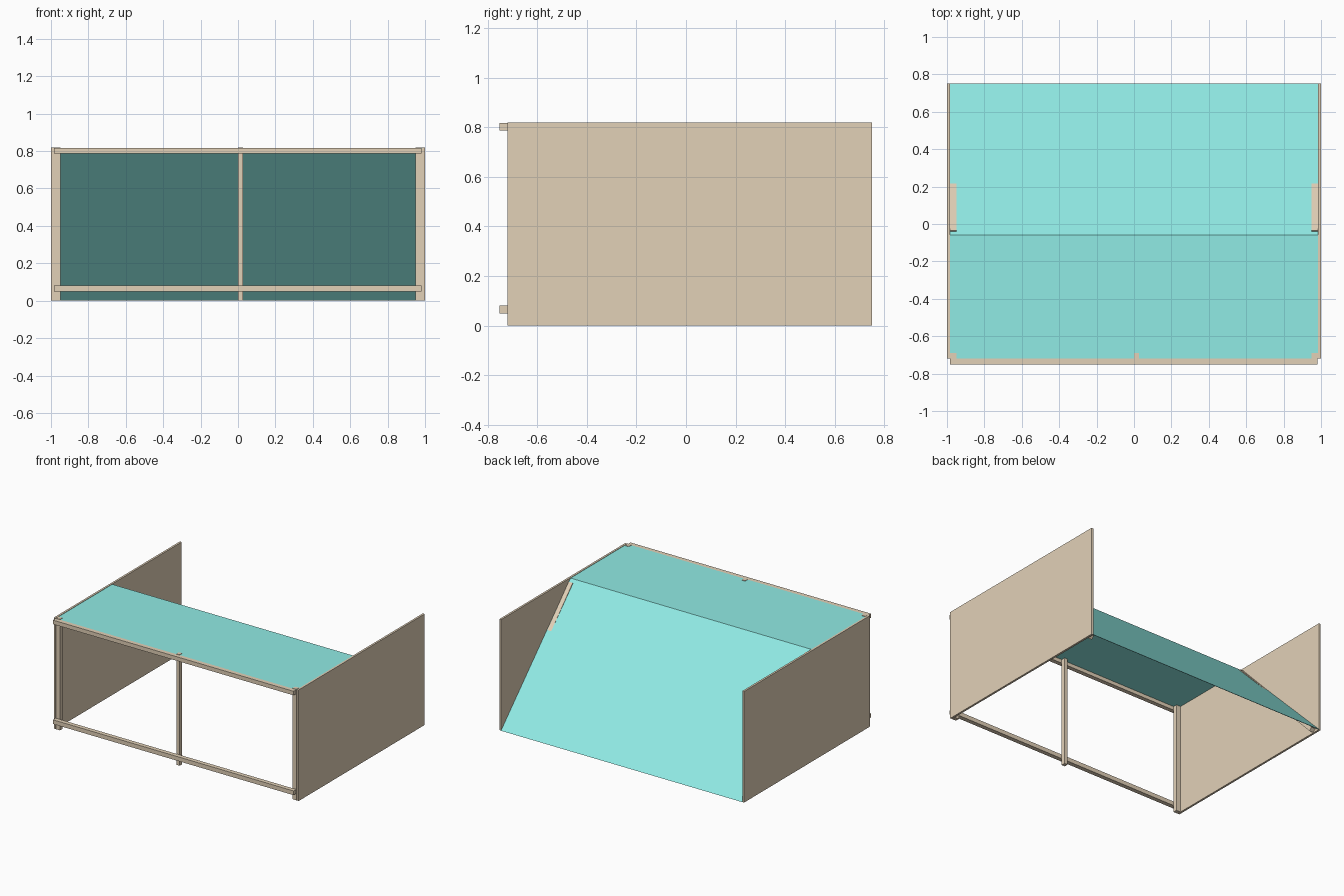
import bpy, bmesh, math
from mathutils import Matrix, Vector

if "Cube" in bpy.data.objects:
    bpy.data.objects.remove(bpy.data.objects["Cube"])


def material(name, color):
    m = bpy.data.materials.new(name)
    m.diffuse_color = (*color, 1)
    m.use_nodes = True
    m.node_tree.nodes["Principled BSDF"].inputs["Base Color"].default_value = m.diffuse_color
    return m


WOOD = material("wood", (0.76, 0.635, 0.475))
CLOTH = material("teal_cloth", (0.28, 0.83, 0.78))


def add_mesh(name, bm, mat):
    bmesh.ops.recalc_face_normals(bm, faces=bm.faces)
    me = bpy.data.meshes.new(name)
    bm.to_mesh(me)
    bm.free()
    me.materials.append(mat)
    ob = bpy.data.objects.new(name, me)
    bpy.context.collection.objects.link(ob)
    return ob


def box(name, x, y, z, mat=WOOD):
    size = [b - a for a, b in (x, y, z)]
    mid = [(a + b) / 2 for a, b in (x, y, z)]
    bm = bmesh.new()
    bmesh.ops.create_cube(bm, size=1, matrix=Matrix.Translation(mid) @ Matrix.Diagonal((*size, 1)))
    return add_mesh(name, bm, mat)


def extrude_profile(name, pts, x0, x1, mat):
    # closed (y, z) profile swept along x
    bm = bmesh.new()
    face = bm.faces.new([bm.verts.new((x0, y, z)) for y, z in pts])
    ext = bmesh.ops.extrude_face_region(bm, geom=[face])
    moved = [v for v in ext["geom"] if isinstance(v, bmesh.types.BMVert)]
    bmesh.ops.translate(bm, verts=moved, vec=(x1 - x0, 0, 0))
    return add_mesh(name, bm, mat)


def brace(name, x0, x1):
    # square bar whose upper face just pokes through the sloping cover
    top, low = Vector((-0.035, 0.8)), Vector((0.715, 0.021))
    d = (low - top).normalized()
    n = Vector((d.y, -d.x)) * 0.03
    extrude_profile(name, [top, low, low + n, top + n], x0, x1, WOOD)


# side panels, front corner posts and diagonal braces
for side, s in (("left", -1), ("right", 1)):
    box(f"{side}_panel", sorted((s, s * 0.985)), (-0.72, 0.75), (0, 0.82))
    box(f"{side}_front_post", sorted((s * 0.983, s * 0.95)), (-0.72, -0.69), (0, 0.82))
    brace(f"{side}_brace", *sorted((s * 0.983, s * 0.95)))

# centre post
box("centre_post", (0, 0.027), (-0.72, -0.69), (0, 0.82))

# front rails
box("upper_rail", (-0.985, 0.98), (-0.752, -0.72), (0.787, 0.817))
box("lower_rail", (-0.985, 0.98), (-0.752, -0.72), (0.05, 0.081))

# cover: flat top that folds down to the ground at the back
t = 0.003
extrude_profile("cover", [(-0.72, 0.817), (-0.06, 0.817), (0.752, 0.0),
                          (0.748, 0.0), (-0.061, 0.817 - t), (-0.72, 0.817 - t)],
                -0.986, 0.986, CLOTH)
